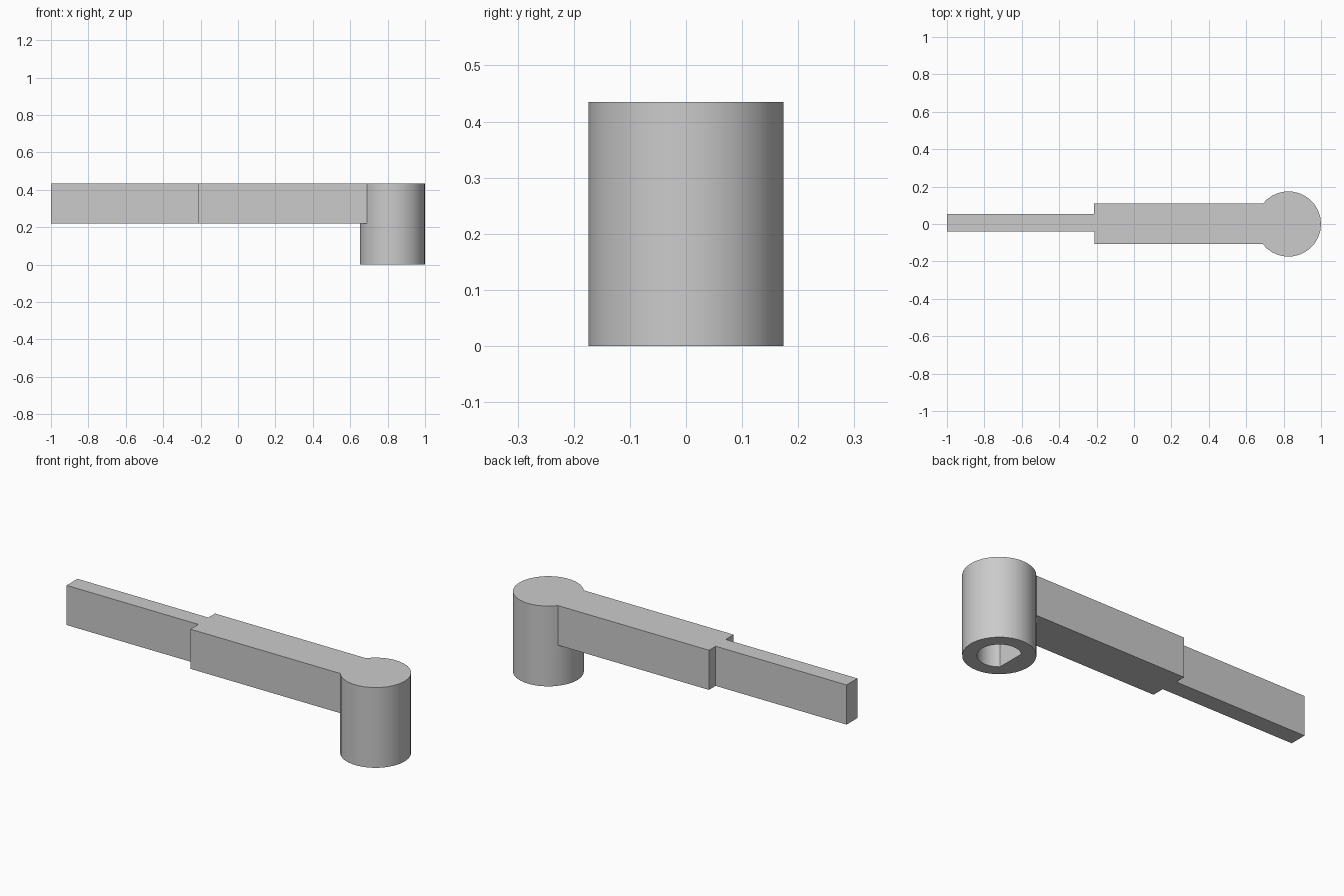
import bpy, bmesh, math

old = bpy.data.objects.get("Cube")
if old:
    bpy.data.objects.remove(old, do_unlink=True)

grey = bpy.data.materials.new("plain_grey")
grey.use_nodes = True
grey.diffuse_color = (0.6, 0.6, 0.6, 1)
grey.node_tree.nodes["Principled BSDF"].inputs["Base Color"].default_value = (0.6, 0.6, 0.6, 1)

TOP = 0.435
HUB_X, HUB_R = 0.8255, 0.1745
BORE_R, FLAT = 0.105, 0.07
SIDES = 30


def prism(name, outline, z0, z1):
    """Extrude a counter-clockwise outline from z0 to z1."""
    bm = bmesh.new()
    base = bm.faces.new([bm.verts.new((x, y, z0)) for x, y in outline])
    ext = bmesh.ops.extrude_face_region(bm, geom=[base])
    for v in ext["geom"]:
        if isinstance(v, bmesh.types.BMVert):
            v.co.z = z1
    bmesh.ops.recalc_face_normals(bm, faces=bm.faces)
    mesh = bpy.data.meshes.new(name)
    bm.to_mesh(mesh)
    bm.free()
    mesh.materials.append(grey)
    ob = bpy.data.objects.new(name, mesh)
    bpy.context.collection.objects.link(ob)
    return ob


def arc(radius, start, end, steps):
    angles = [start + (end - start) * i / steps for i in range(steps + 1)]
    return [(HUB_X + radius * math.cos(a), radius * math.sin(a)) for a in angles]


def combine(target, other, operation):
    """Apply a boolean and remove the second solid."""
    mod = target.modifiers.new(operation.lower(), 'BOOLEAN')
    mod.operation = operation
    mod.solver = 'EXACT'
    mod.object = other
    bpy.context.view_layer.objects.active = target
    bpy.ops.object.modifier_apply(modifier=mod.name)
    bpy.data.objects.remove(other, do_unlink=True)


# Round hub
lever = prism("lever_with_hub", arc(HUB_R, 0, 2 * math.pi, SIDES)[:-1], 0, TOP)

# Stepped arm: narrow tip, wide root running into the hub
arm = prism("stepped_arm", [
    (-1, -0.04), (-0.21, -0.04), (-0.21, -0.108), (0.73, -0.108),
    (0.73, 0.11), (-0.215, 0.11), (-0.215, 0.053), (-1, 0.053)], 0.22, TOP)
combine(lever, arm, 'UNION')

# Blind D-shaped shaft bore, flat towards the arm
half = math.pi - math.acos(FLAT / BORE_R)
bore = prism("shaft_bore", arc(BORE_R, -half, half, 24), -0.1, 0.3)
combine(lever, bore, 'DIFFERENCE')

# Smooth round walls, crisp edges
bpy.ops.object.select_all(action='DESELECT')
lever.select_set(True)
bpy.context.view_layer.objects.active = lever
bpy.ops.object.shade_smooth_by_angle(angle=math.radians(30))
